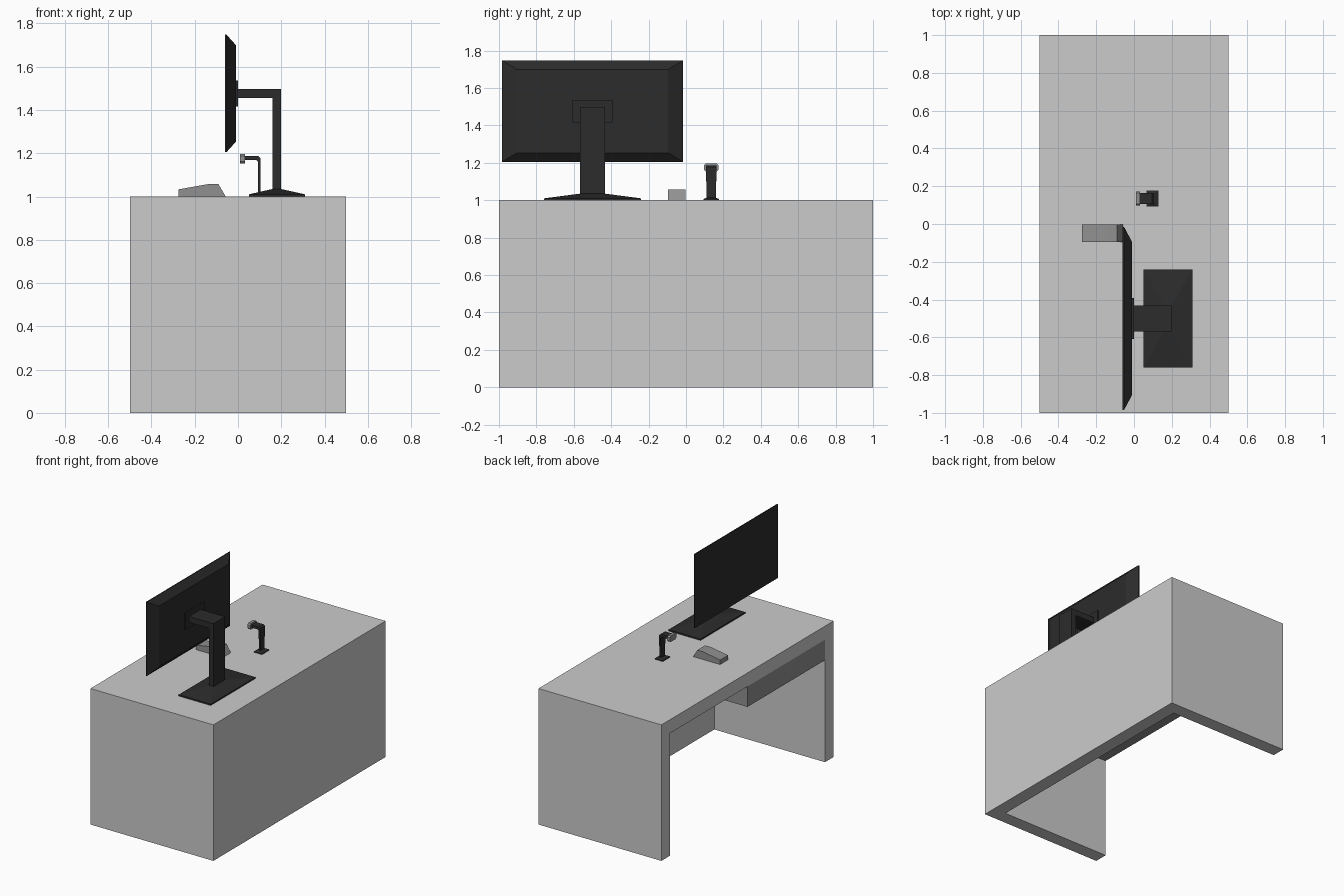
import bpy, bmesh

if "Cube" in bpy.data.objects:
    bpy.data.objects.remove(bpy.data.objects["Cube"])


def material(name, value):
    m = bpy.data.materials.new(name)
    m.diffuse_color = (value, value, value, 1)
    m.use_nodes = True
    m.node_tree.nodes["Principled BSDF"].inputs["Base Color"].default_value = m.diffuse_color
    return m


BLACK = material("black_plastic", 0.025)
GREY = material("mid_grey", 0.28)


def loft(name, rings, mat=None):
    """Skin a list of equal-length point rings and cap both ends."""
    bm = bmesh.new()
    loops = [[bm.verts.new(p) for p in ring] for ring in rings]
    n = len(loops[0])
    for a, b in zip(loops, loops[1:]):
        for i in range(n):
            j = (i + 1) % n
            bm.faces.new((a[i], a[j], b[j], b[i]))
    bm.faces.new(loops[0])
    bm.faces.new(loops[-1])
    bmesh.ops.recalc_face_normals(bm, faces=bm.faces)
    mesh = bpy.data.meshes.new(name)
    bm.to_mesh(mesh)
    bm.free()
    ob = bpy.data.objects.new(name, mesh)
    bpy.context.collection.objects.link(ob)
    if mat:
        mesh.materials.append(mat)
    return ob


def rect_z(x0, x1, y0, y1, z):
    return [(x0, y0, z), (x1, y0, z), (x1, y1, z), (x0, y1, z)]


def rect_x(x, y0, y1, z0, z1):
    return [(x, y0, z0), (x, y1, z0), (x, y1, z1), (x, y0, z1)]


def box(name, x0, x1, y0, y1, z0, z1, mat=None):
    return loft(name, [rect_z(x0, x1, y0, y1, z) for z in (z0, z1)], mat)


def extrude_y(name, profile, y0, y1, mat=None):
    """Extrude an (x, z) profile along y."""
    return loft(name, [[(x, y, z) for x, z in profile] for y in (y0, y1)], mat)


# Desk: U-shaped shell extruded up from the floor, closed by the top slab
u_plan = [(-0.5, -1), (0.5, -1), (0.5, 1), (-0.5, 1),
          (-0.5, 0.9), (0.4, 0.9), (0.4, -0.9), (-0.5, -0.9)]
loft("desk_panels", [[(x, y, z) for x, y in u_plan] for z in (0, 0.9)])
box("desk_top", -0.5, 0.5, -1, 1, 0.9, 1)
box("drawer", -0.5, 0.4, -0.9, 0, 0.75, 0.9, GREY)

# Monitor: thin front rim tapering to a smaller back
loft("monitor_screen", [
    rect_x(-0.06, -0.985, -0.015, 1.205, 1.748),
    rect_x(-0.053, -0.985, -0.015, 1.205, 1.748),
    rect_x(-0.01, -0.905, -0.095, 1.253, 1.70)], BLACK)
box("monitor_mount", -0.01, 0.0, -0.608, -0.392, 1.415, 1.537, BLACK)

# Monitor stand: L-shaped arm and post on a pyramid-like foot
extrude_y("monitor_arm", [(0, 1.455), (0.16, 1.455), (0.16, 1.03),
                          (0.198, 1.03), (0.198, 1.498), (0, 1.498)],
          -0.568, -0.432, BLACK)
loft("monitor_foot", [
    rect_z(0.05, 0.31, -0.76, -0.24, 1.0),
    rect_z(0.05, 0.31, -0.76, -0.24, 1.01),
    rect_z(0.16, 0.198, -0.568, -0.432, 1.035)], BLACK)

# Small desk device: foot, bent stem and chamfered head
CY = 0.135
loft("device_foot", [
    rect_z(0.065, 0.13, CY - 0.042, CY + 0.042, 1.0),
    rect_z(0.065, 0.13, CY - 0.042, CY + 0.042, 1.006),
    rect_z(0.09, 0.105, CY - 0.025, CY + 0.025, 1.014)], BLACK)
box("device_post", 0.093, 0.104, CY - 0.025, CY + 0.025, 1.01, 1.10, BLACK)
extrude_y("device_stem", [(0.03, 1.168), (0.085, 1.168), (0.093, 1.16),
                          (0.093, 1.10), (0.104, 1.10), (0.104, 1.178),
                          (0.095, 1.187), (0.03, 1.187)],
          CY - 0.028, CY + 0.028, BLACK)
head = [(-0.038, 1.163), (-0.028, 1.153), (0.028, 1.153), (0.038, 1.163),
        (0.038, 1.187), (0.028, 1.197), (-0.028, 1.197), (-0.038, 1.187)]
loft("device_head", [[(x, CY + y, z) for y, z in head] for x in (0.01, 0.032)], GREY)

# Mouse: wedge profile
extrude_y("mouse", [(-0.275, 1.0), (-0.275, 1.033), (-0.14, 1.057),
                    (-0.09, 1.057), (-0.057, 1.0)], -0.095, -0.003, GREY)
